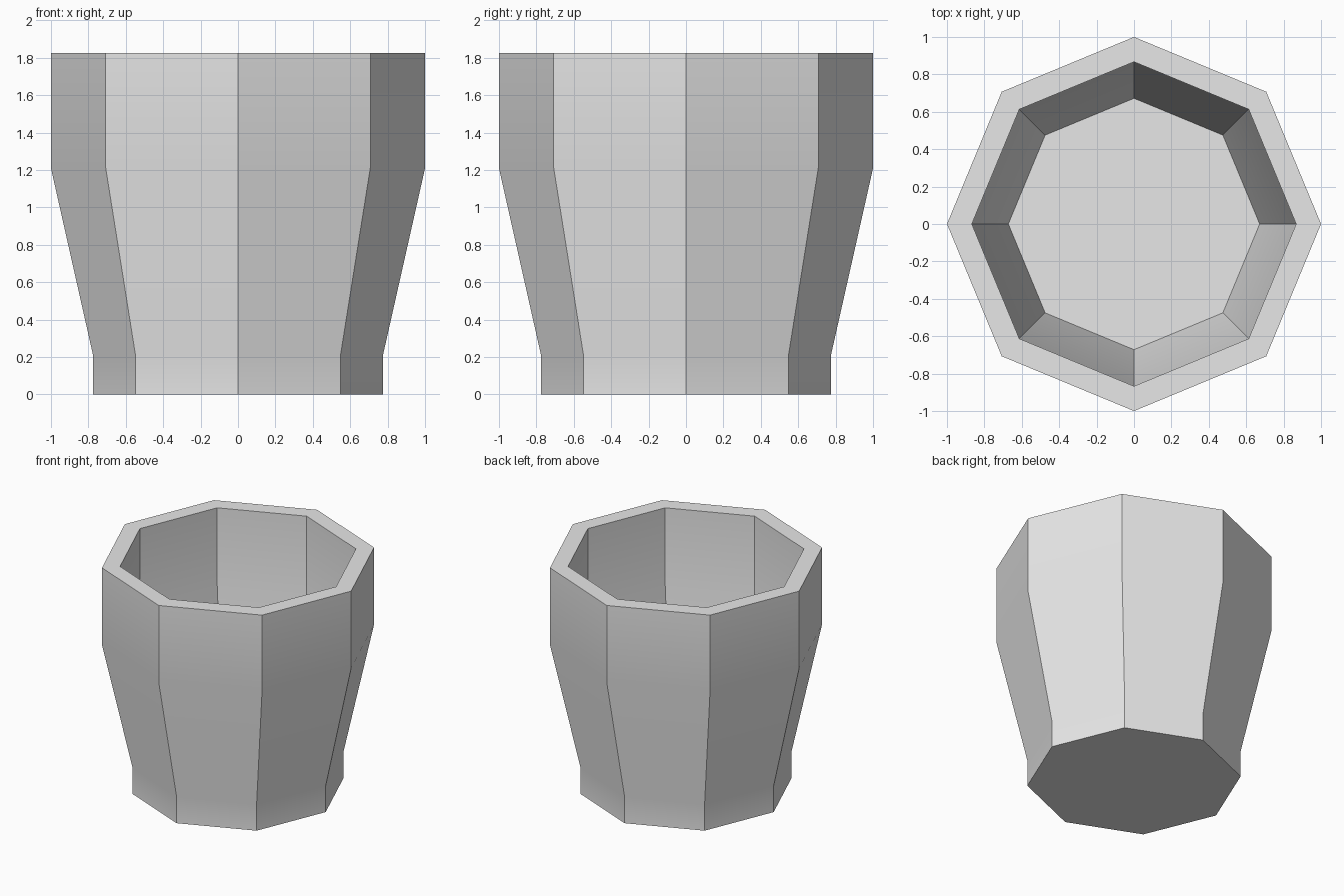
import bpy
import bmesh
from math import cos, sin, pi, radians

cube = bpy.data.objects.get("Cube")
if cube:
    bpy.data.objects.remove(cube, do_unlink=True)

SIDES = 8
INNER_SCALE = 0.867

# Wall profile as (radius, height): up the outside, then down the inside
outer = [(0.775, 0), (0.775, 0.21), (1, 1.21), (1, 1.825)]
inner = [(r * INNER_SCALE, z) for r, z in reversed(outer[1:])]

# Plain grey clay
grey = bpy.data.materials.new("plain_grey")
grey.use_nodes = True
color = (0.8, 0.8, 0.8, 1)
grey.diffuse_color = color
grey.node_tree.nodes["Principled BSDF"].inputs["Base Color"].default_value = color

# Octagonal pot with a corner on each axis
bm = bmesh.new()
rings = []
for r, z in outer + inner:
    angles = [2 * pi * i / SIDES for i in range(SIDES)]
    rings.append([bm.verts.new((r * cos(a), r * sin(a), z)) for a in angles])
for low, high in zip(rings, rings[1:]):
    for i in range(SIDES):
        j = (i + 1) % SIDES
        bm.faces.new((low[i], low[j], high[j], high[i]))

# Underside and inside floor
bm.faces.new(rings[0][::-1])
bm.faces.new(rings[-1])

mesh = bpy.data.meshes.new("pot")
bm.to_mesh(mesh)
bm.free()
mesh.materials.append(grey)
pot = bpy.data.objects.new("pot", mesh)
bpy.context.collection.objects.link(pot)

# Soft bends up the wall, crisp corners around it
bpy.ops.object.select_all(action="DESELECT")
pot.select_set(True)
bpy.context.view_layer.objects.active = pot
bpy.ops.object.shade_smooth_by_angle(angle=radians(30))
